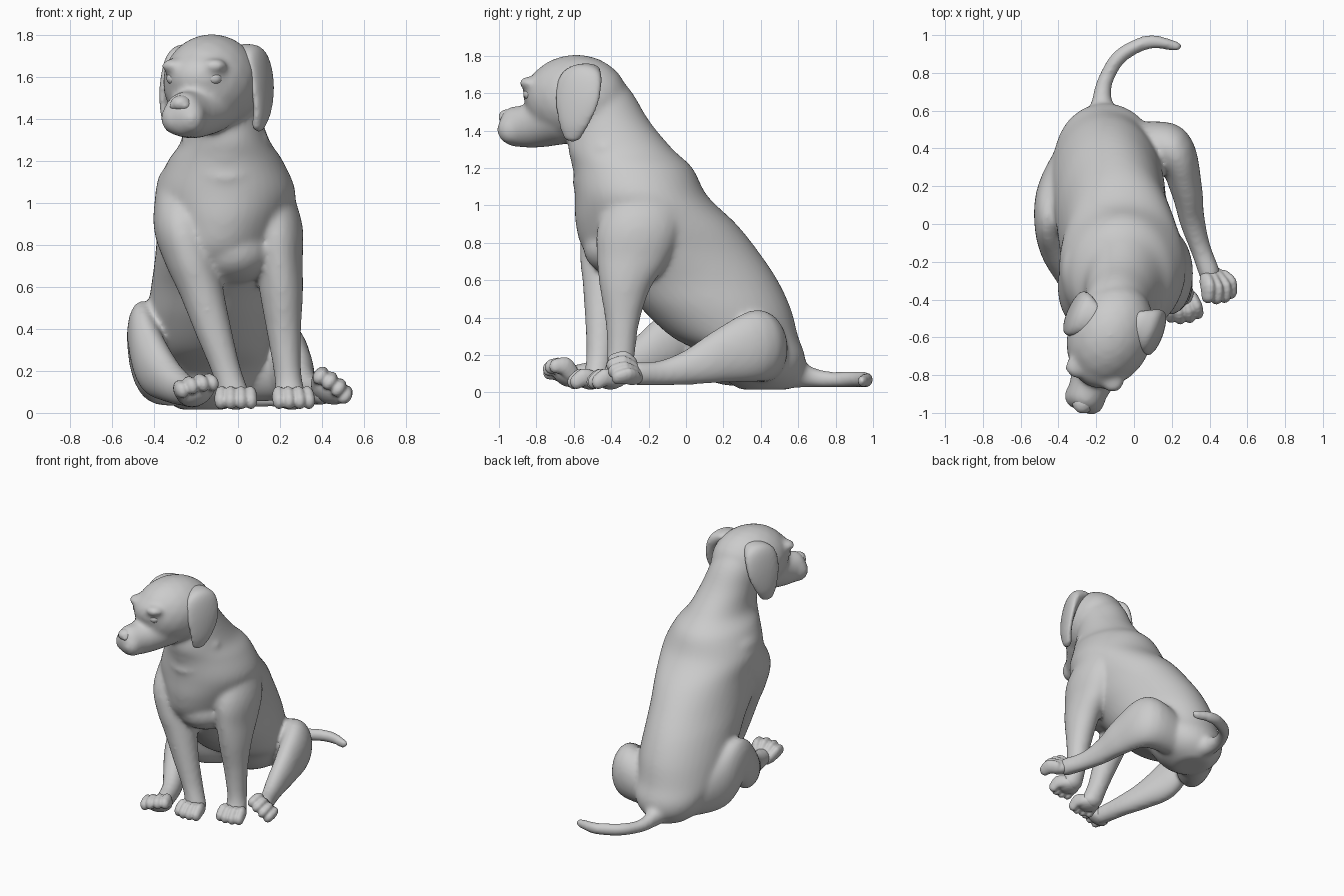
import bpy, bmesh, math
from mathutils import Matrix

# Unit ball reused for every form
ball = bmesh.new()
bmesh.ops.create_icosphere(ball, subdivisions=3, radius=1)
BALL_V = [v.co.copy() for v in ball.verts]
BALL_F = [[v.index for v in f.verts] for f in ball.faces]
ball.free()


def spline(points, n):
    """Catmull-Rom samples through tuples of any length."""
    p = [points[0]] + list(points) + [points[-1]]
    out = []
    for i in range(1, len(p) - 2):
        for k in range(n):
            t = k / n
            out.append([0.5 * (2 * b + (c - a) * t + (2 * a - 5 * b + 4 * c - d) * t * t
                               + (3 * b - a - 3 * c + d) * t ** 3)
                        for a, b, c, d in zip(p[i - 1], p[i], p[i + 1], p[i + 2])])
    return out + [list(points[-1])]


def blob(part, v, m=Matrix()):
    """Ellipsoid from (x, y, z, rx, ry, rz)."""
    mat = m @ Matrix.Translation(v[:3]) @ Matrix.Diagonal((*v[3:], 1))
    verts, faces = part
    k = len(verts)
    verts.extend(mat @ c for c in BALL_V)
    faces.extend([i + k for i in f] for f in BALL_F)


def chain(part, points, m=Matrix(), n=6):
    for v in spline(points, n):
        blob(part, v, m)


def loft(part, rings, seg=40):
    """Horizontal elliptic sections (z, x, y, rx, ry), bottom to top."""
    verts, faces = part
    k = len(verts)
    rows = spline(rings, 5)
    for z, x, y, rx, ry in rows:
        verts.extend((x + rx * math.cos(a), y + ry * math.sin(a), z)
                     for a in (2 * math.pi * i / seg for i in range(seg)))
    for r in range(len(rows) - 1):
        a = k + r * seg
        faces.extend([a + i, a + (i + 1) % seg, a + seg + (i + 1) % seg, a + seg + i] for i in range(seg))
    faces.append([k + i for i in reversed(range(seg))])
    faces.append([k + (len(rows) - 1) * seg + i for i in range(seg)])


def finish(name, part, voxel, smooth):
    """Fuse the overlapping forms into one smooth skin."""
    me = bpy.data.meshes.new(name)
    me.from_pydata(part[0], [], part[1])
    ob = bpy.data.objects.new(name, me)
    bpy.context.collection.objects.link(ob)
    r = ob.modifiers.new("fuse", 'REMESH')
    r.mode = 'VOXEL'
    r.voxel_size = voxel
    r.use_smooth_shade = True
    s = ob.modifiers.new("soften", 'SMOOTH')
    s.factor = 0.5
    s.iterations = smooth


# Trunk and neck
body = ([], [])
loft(body, [(0.015, -.17, .42, .11, .13), (0.06, -.16, .41, .18, .19), (0.12, -.155, .40, .23, .235),
            (0.20, -.15, .37, .265, .265), (0.30, -.15, .26, .29, .34), (0.45, -.135, .16, .30, .40),
            (0.60, -.12, .06, .295, .43), (0.75, -.095, -.075, .30, .465), (0.90, -.07, -.16, .315, .43),
            (1.05, -.06, -.24, .335, .355), (1.20, -.06, -.285, .275, .32), (1.30, -.06, -.35, .21, .28),
            (1.45, -.08, -.41, .18, .215), (1.60, -.10, -.48, .165, .195), (1.70, -.11, -.53, .13, .16)])
blob(body, (-.03, -.33, .77, .20, .22, .16))

# Loose skin folds on the throat
for z, y, w in ((1.22, -.575, .17), (1.12, -.57, .19)):
    chain(body, [(-.06 - w, y + .14, z + .09, .04, .04, .025), (-.06 - w * .6, y + .04, z + .03, .04, .04, .025),
                 (-.06, y, z, .04, .04, .025), (-.06 + w * .6, y + .04, z + .03, .04, .04, .025),
                 (-.06 + w, y + .14, z + .09, .04, .04, .025)])

# Forelegs
chain(body, [(.13, -.20, 1.06, .12, .19, .12), (.175, -.25, .88, .135, .225, .12), (.195, -.285, .72, .115, .195, .09),
             (.207, -.325, .57, .105, .14, .07), (.22, -.34, .38, .083, .093, .07),
             (.238, -.35, .18, .067, .075, .06), (.25, -.38, .075, .077, .07, .055)])
chain(body, [(-.26, -.25, 1.08, .13, .18, .12), (-.27, -.34, .90, .135, .21, .12), (-.23, -.39, .74, .125, .18, .09),
             (-.175, -.43, .58, .108, .125, .07), (-.12, -.45, .40, .09, .093, .07),
             (-.055, -.46, .20, .072, .075, .06), (-.015, -.48, .075, .077, .07, .055)])

# Hind legs
chain(body, [(.0, .42, .20, .14, .12, .15), (.205, .385, .25, .108, .14, .195), (.275, .20, .20, .085, .11, .15),
             (.305, .04, .14, .068, .1, .1), (.35, -.12, .105, .053, .08, .07), (.40, -.26, .10, .058, .06, .065)])
chain(body, [(-.25, .38, .20, .15, .16, .17), (-.40, .17, .26, .11, .15, .21), (-.46, .03, .375, .07, .12, .16),
             (-.415, -.12, .25, .085, .11, .16), (-.335, -.27, .16, .075, .1, .11), (-.26, -.42, .11, .063, .08, .08),
             (-.21, -.60, .085, .063, .06, .063)])

# Tail
chain(body, [(-.15, .51, .13, .12, .11, .11), (-.17, .63, .09, .06, .06, .065), (-.155, .75, .07, .044, .044, .046),
             (-.09, .87, .07, .042, .042, .044), (.0, .935, .07, .04, .04, .044), (.10, .965, .068, .038, .038, .042),
             (.225, .94, .06, .031, .029, .034)], n=8)

# Head, turned to one side
head = Matrix.Translation((-.11, -.55, 0)) @ Matrix.Rotation(math.radians(-22), 4, 'Z')
blob(body, (0, -.04, 1.575, .225, .285, .232), head)
blob(body, (0, -.18, 1.60, .17, .155, .13), head)
chain(body, [(0, -.12, 1.475, .17, .13, .15), (0, -.28, 1.428, .122, .1, .122), (0, -.40, 1.422, .098, .075, .108)], head)
for s in (-1, 1):
    blob(body, (s * .045, -.40, 1.405, .065, .075, .08), head)
    blob(body, (s * .105, -.265, 1.655, .06, .06, .035), head)  # brow
finish("dog_body", body, .014, 16)

# Nose
nose = ([], [])
blob(nose, (0, -.43, 1.475, .05, .055, .04), head)
for s in (-1, 1):
    blob(nose, (s * .028, -.435, 1.465, .026, .04, .026), head)
finish("nose", nose, .008, 3)

# Eyes and hanging ears
for s, side in ((-1, "left"), (1, "right")):
    eye = ([], [])
    blob(eye, (s * .102, -.262, 1.595, .04, .04, .034), head)
    finish(side + "_eye", eye, .008, 2)
    ear = ([], [])
    y = .03 + .03 * s
    chain(ear, [(s * .13, y + .01, 1.725, .06, .08, .035), (s * .19, y, 1.665, .042, .125, .08),
                (s * .222, y - .005, 1.56, .033, .125, .09), (s * .228, y - .02, 1.45, .03, .09, .06),
                (s * .215, y - .035, 1.375, .027, .055, .035)], head)
    finish(side + "_ear", ear, .011, 7)


# Paws with four toes: position, yaw, pitch, roll in degrees
def paw(name, loc, yaw, pitch, roll, size=1):
    m = Matrix.Translation(loc)
    for ang, axis in ((yaw, 'Z'), (pitch, 'X'), (roll, 'Y')):
        m = m @ Matrix.Rotation(math.radians(ang), 4, axis)
    m = m @ Matrix.Scale(size, 4)
    part = ([], [])
    blob(part, (0, -.01, .0, .08, .075, .05), m)
    for lx, fwd in ((-.07, 0), (-.025, .015), (.025, .015), (.07, 0)):
        chain(part, [(lx * .8, -.01, .01, .03, .04, .045), (lx, -.05 - fwd, .015, .031, .038, .048),
                     (lx * 1.03, -.085 - fwd, -.008, .03, .035, .04)], m, 3)
    finish(name, part, .008, 2)


paw("right_front_paw", (.255, -.395, .065), 8, 0, 0)
paw("left_front_paw", (-.01, -.50, .065), 0, 0, 0)
paw("right_hind_paw", (.42, -.29, .105), 25, -18, 40, 1.05)
paw("left_hind_paw", (-.205, -.63, .085), 5, -32, -15, 1.05)
